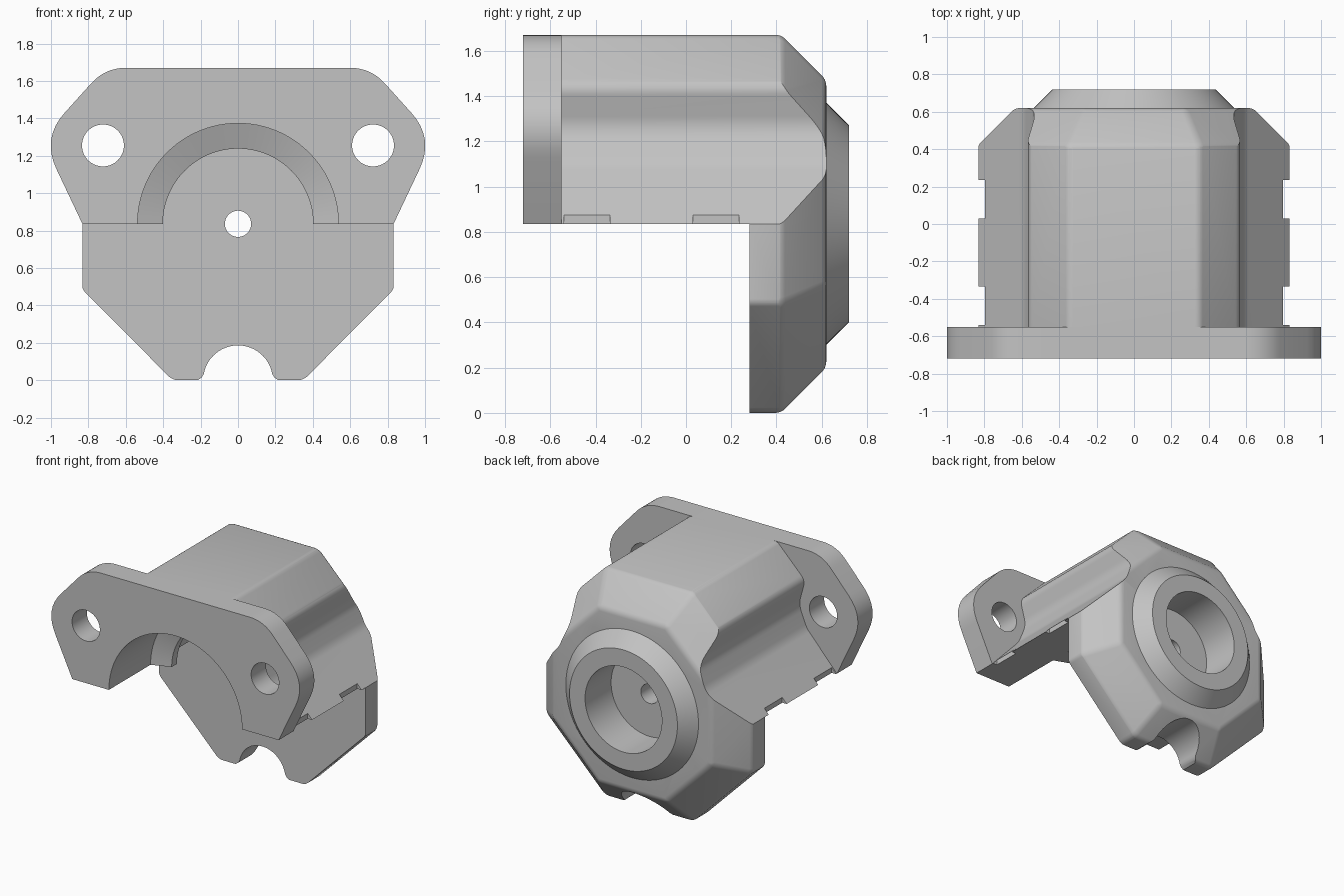
import bpy, bmesh, math
from mathutils import Vector

if "Cube" in bpy.data.objects:
    bpy.data.objects.remove(bpy.data.objects["Cube"])

AXIS_Z = 0.836   # height of the bore axis
SEG = 96

grey = bpy.data.materials.new("plain grey")
grey.use_nodes = True
colour = (0.55, 0.55, 0.55, 1)
grey.diffuse_color = colour
grey.node_tree.nodes["Principled BSDF"].inputs["Base Color"].default_value = colour


def loft(name, loops, bevel=0):
    """Solid skinned through a list of equal-length loops, capped at both ends."""
    bm = bmesh.new()
    rings = [[bm.verts.new(p) for p in loop] for loop in loops]
    n = len(rings[0])
    for a, b in zip(rings, rings[1:]):
        for i in range(n):
            j = (i + 1) % n
            bm.faces.new((a[i], a[j], b[j], b[i]))
    bm.faces.new(rings[0])
    bm.faces.new(rings[-1][::-1])
    bmesh.ops.recalc_face_normals(bm, faces=bm.faces)
    if bevel:
        bmesh.ops.bevel(bm, geom=bm.edges[:], offset=bevel, segments=4,
                        profile=0.5, affect='EDGES')
    mesh = bpy.data.meshes.new(name)
    bm.to_mesh(mesh)
    bm.free()
    mesh.materials.append(grey)
    ob = bpy.data.objects.new(name, mesh)
    bpy.context.collection.objects.link(ob)
    return ob


def extrude(name, outline, y0, y1):
    return loft(name, [[(x, y, z) for x, z in outline] for y in (y0, y1)])


def lathe(name, profile, cx=0, cz=AXIS_Z):
    """Solid of revolution about a y-parallel axis; profile is (y, radius)."""
    angles = [2 * math.pi * i / SEG for i in range(SEG)]
    return loft(name, [[(cx + r * math.cos(a), y, cz + r * math.sin(a))
                        for a in angles] for y, r in profile])


def box(name, x0, x1, y0, y1, z0, z1):
    return extrude(name, [(x0, z0), (x1, z0), (x1, z1), (x0, z1)], y0, y1)


def rounded(half, steps=8):
    """Mirror a right-hand outline of (x, z, radius) and round its corners."""
    pts = half + [(-x, z, r) for x, z, r in reversed(half)]
    out = []
    for i, (x, z, r) in enumerate(pts):
        p = Vector((x, z))
        u = (Vector(pts[i - 1][:2]) - p).normalized()
        v = (Vector(pts[(i + 1) % len(pts)][:2]) - p).normalized()
        if not r:
            out.append(tuple(p))
            continue
        t = r * math.tan((math.pi - u.angle(v)) / 2)
        a, b = p + u * t, p + v * t
        for k in range(steps + 1):
            s = k / steps
            out.append(tuple(a * (1 - s) ** 2 + p * 2 * s * (1 - s) + b * s * s))
    return out


def activate(ob):
    bpy.ops.object.select_all(action='DESELECT')
    ob.select_set(True)
    bpy.context.view_layer.objects.active = ob


def boolean(ob, tool, operation='DIFFERENCE'):
    mod = ob.modifiers.new("cut", 'BOOLEAN')
    mod.operation, mod.solver, mod.object = operation, 'EXACT', tool
    activate(ob)
    bpy.ops.object.modifier_apply(modifier=mod.name)


# Housing: upper walls waisted around the bolts, over a tapered lower plate
body = extrude("housing", rounded([
    (0.35, 1.67, 0.06), (0.575, 1.445, 0.08), (0.525, 1.26, 0.16), (0.59, 1.1, 0.18),
    (0.832, AXIS_Z, 0), (0.832, 0.485, 0.05), (0.35, 0, 0.08), (0.215, 0, 0)]),
    -0.55, 0.62)

# Chamfered octagonal envelope that shapes the back shoulder
def octagon(y, inset):
    a, b = 0.836 - inset, 0.354 - inset * 0.41
    corners = [(b, a), (a, b), (a, -b), (b, -a), (-b, -a), (-a, -b), (-a, b), (-b, a)]
    return [(x, y, AXIS_Z + z) for x, z in corners]

envelope = loft("envelope", [octagon(-1, 0), octagon(0.42, 0), octagon(0.62, 0.2)], 0.025)
boolean(body, envelope, 'INTERSECT')

# Mounting flange and rear boss
flange = extrude("mounting_flange", rounded([
    (0.71, 1.67, 0.25), (1.049, 1.294, 0.275), (0.832, AXIS_Z, 0)]), -0.72, -0.55)
boss = lathe("rear_boss", [(0.61, 0.535), (0.62, 0.535), (0.72, 0.435)])

# Cutters: the bore has an inner retaining lip
bore = lathe("bore", [(-1, 0.537), (-0.24, 0.537), (-0.19, 0.402), (-0.13, 0.402),
                      (-0.08, 0.537), (0.28, 0.537)])
recess = lathe("recess", [(0.42, 0.31), (0.9, 0.31)])
shaft_hole = lathe("shaft_hole", [(0.1, 0.07), (0.6, 0.07)])
under = box("under", -2, 2, -1, 0.28, -1, AXIS_Z)
arc = [math.radians(a) for a in range(85, 9, -5)]
groove = extrude("groove", rounded(
    [(0.186 * math.cos(a), 0.186 * math.sin(a), 0) for a in arc]
    + [(0.195, 0.014, 0), (0.215, 0, 0), (0.215, -0.1, 0)]), 0, 1)
cutters = [envelope, bore, recess, shaft_hole, under, groove]

for tool in (bore, under, recess, shaft_hole, groove):
    boolean(body, tool)
boolean(flange, bore)
boolean(boss, recess)

for side in (-1, 1):
    # Bolt holes in the flange
    hole = lathe("bolt_hole", [(-1, 0.112), (0, 0.112)], side * 0.722, 1.255)
    boolean(flange, hole)
    cutters.append(hole)
    # Shallow notches along the lower side edges
    for y0, y1 in ((-0.54, -0.335), (0.03, 0.235)):
        x0, x1 = sorted((side * 0.797, side * 1.2))
        notch = box("notch", x0, x1, y0, y1, 0.7, 0.878)
        boolean(body, notch)
        cutters.append(notch)

for tool in cutters:
    bpy.data.objects.remove(tool)

for ob in (body, flange, boss):
    activate(ob)
    bpy.ops.object.shade_smooth_by_angle(angle=math.radians(25))
